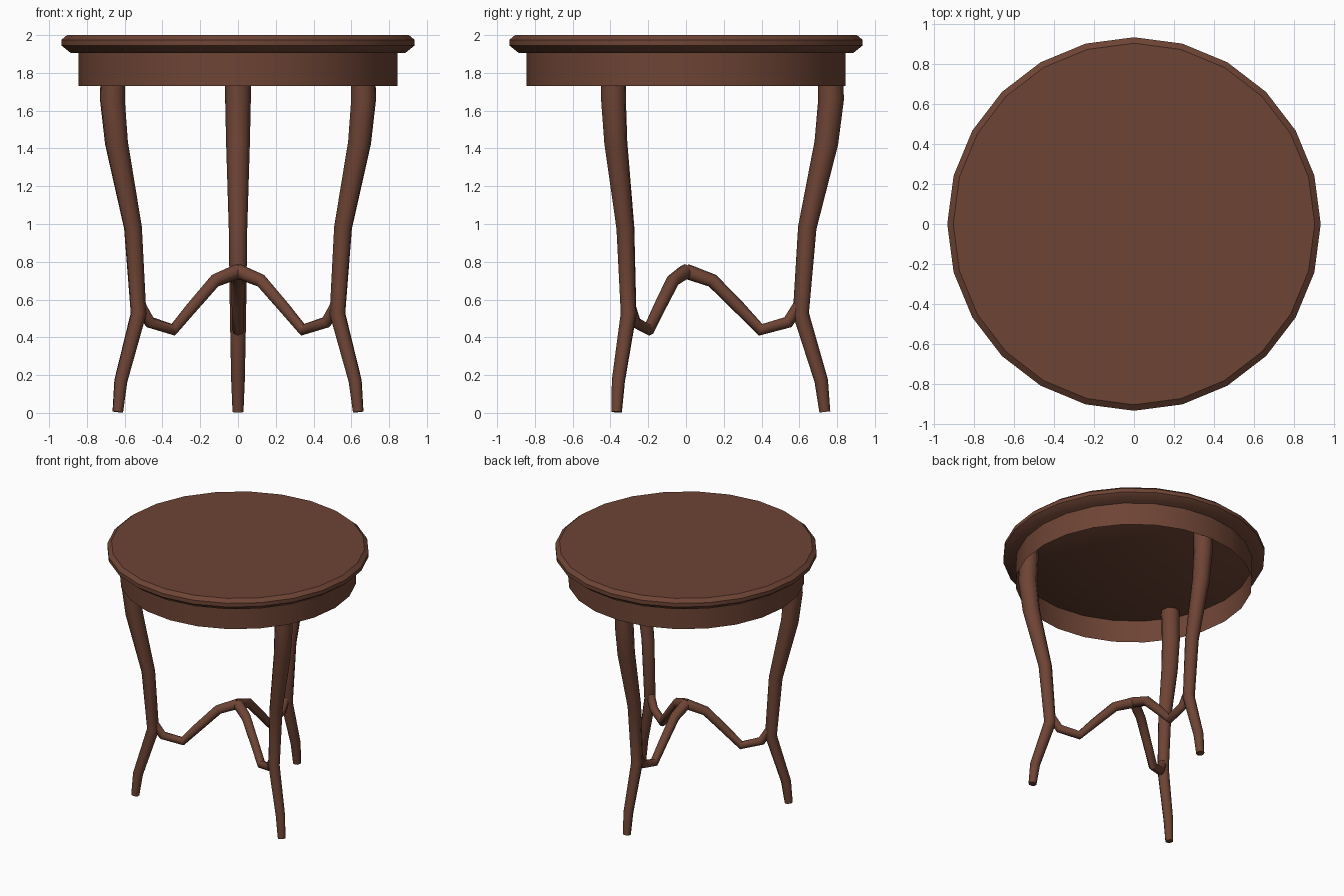
import bpy, bmesh, math
from mathutils import Vector

if "Cube" in bpy.data.objects:
    bpy.data.objects.remove(bpy.data.objects["Cube"])

wood = bpy.data.materials.new("dark brown wood")
wood.diffuse_color = (0.155, 0.058, 0.035, 1)
wood.use_nodes = True
wood.node_tree.nodes["Principled BSDF"].inputs["Base Color"].default_value = wood.diffuse_color


def finish(name, bm, angle=40):
    bmesh.ops.recalc_face_normals(bm, faces=bm.faces)
    mesh = bpy.data.meshes.new(name)
    bm.to_mesh(mesh)
    bm.free()
    mesh.materials.append(wood)
    ob = bpy.data.objects.new(name, mesh)
    bpy.context.collection.objects.link(ob)
    bpy.ops.object.select_all(action='DESELECT')
    ob.select_set(True)
    bpy.context.view_layer.objects.active = ob
    bpy.ops.object.shade_smooth_by_angle(angle=math.radians(angle))
    return ob


def skin(bm, rings, caps):
    """Join rings of points with quads, optionally closing both ends."""
    rings = [[bm.verts.new(p) for p in ring] for ring in rings]
    n = len(rings[0])
    for a, b in zip(rings, rings[1:]):
        for i in range(n):
            j = (i + 1) % n
            bm.faces.new((a[i], a[j], b[j], b[i]))
    if caps:
        bm.faces.new(rings[0])
        bm.faces.new(rings[-1])


def lathe(name, profile, sides=24, caps=True):
    bm = bmesh.new()
    step = math.tau / sides
    skin(bm, [[(r * math.cos(i * step), r * math.sin(i * step), z)
               for i in range(sides)] for r, z in profile], caps)
    return finish(name, bm)


def radial_tube(name, path, angle, sides=8):
    """Tube along (distance from centre, height, radius) points at one angle."""
    out = Vector((math.cos(angle), math.sin(angle), 0))
    side = Vector((-out.y, out.x, 0))
    pts = [out * d + Vector((0, 0, z)) for d, z, r in path]
    rings = []
    for k, p in enumerate(pts):
        tan = Vector()
        if k > 0:
            tan += (p - pts[k - 1]).normalized()
        if k < len(pts) - 1:
            tan += (pts[k + 1] - p).normalized()
        nrm = side.cross(tan.normalized())
        r = path[k][2]
        rings.append([p + (side * math.cos(a) + nrm * math.sin(a)) * r
                      for a in (math.tau * i / sides for i in range(sides))])
    bm = bmesh.new()
    skin(bm, rings, True)
    return finish(name, bm, 50)


# Round top with bevelled rim, and the open apron ring below it
lathe("table_top", [(0.885, 1.905), (0.935, 1.945), (0.935, 1.975), (0.905, 2.0)])
lathe("apron", [(0.845, 1.73), (0.845, 1.91)], caps=False)

# Three curved legs and the wavy stretchers meeting in the middle
leg_path = [(0.76, 1.91, 0.069), (0.768, 1.66, 0.068), (0.743, 1.43, 0.063),
            (0.642, 0.98, 0.049), (0.608, 0.525, 0.043), (0.716, 0.17, 0.036),
            (0.735, 0.005, 0.029)]
stretcher_path = [(0.0, 0.75, 0.04), (0.14, 0.70, 0.036), (0.28, 0.56, 0.033),
                  (0.395, 0.44, 0.032), (0.54, 0.48, 0.032), (0.605, 0.58, 0.032)]
for label, deg in (("back", 90), ("front_left", 210), ("front_right", 330)):
    a = math.radians(deg)
    radial_tube(label + "_leg", leg_path, a)
    radial_tube(label + "_stretcher", stretcher_path, a)
